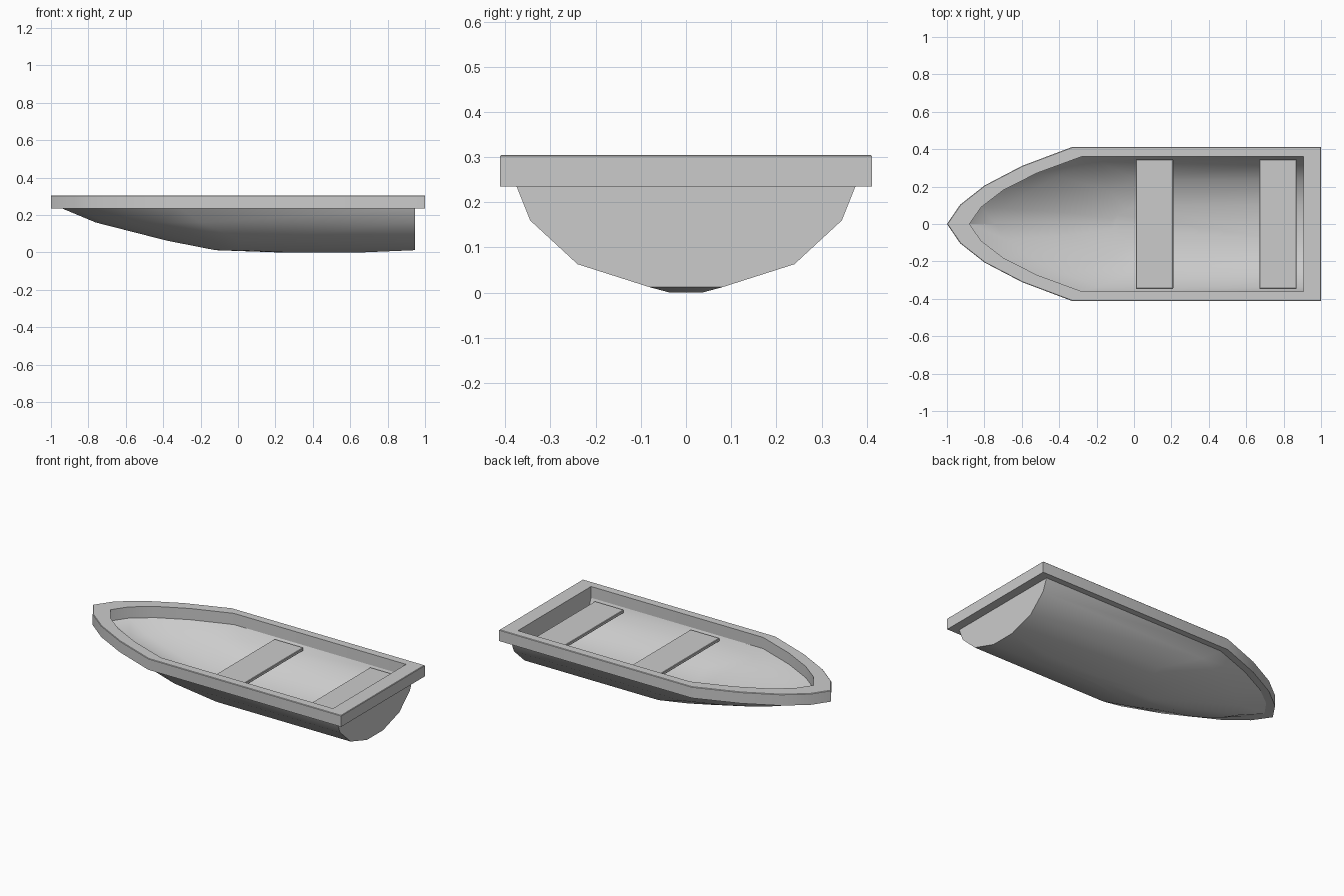
import bpy, bmesh, math

if "Cube" in bpy.data.objects:
    bpy.data.objects.remove(bpy.data.objects["Cube"])

# Half-outline of the bow as fractions of (bow length, half width)
BOW = [(0, 0), (0.105, 0.25), (0.3, 0.5), (0.6, 0.755), (1, 1)]


def outline(tip, shoulder, half, stern, z):
    """Pointed-bow, square-stern outline, counter-clockwise from the tip."""
    side = [(tip + fx * (shoulder - tip), fy * half) for fx, fy in BOW]
    side.append((stern, half))
    return [(x, -y, z) for x, y in side] + [(x, y, z) for x, y in reversed(side[1:])]


def finish(obj):
    bpy.ops.object.select_all(action='DESELECT')
    obj.select_set(True)
    bpy.context.view_layer.objects.active = obj
    bpy.ops.object.shade_smooth_by_angle(angle=math.radians(30))


def loft(name, levels, cap_start=False, cap_end=False):
    bm = bmesh.new()
    rings = [[bm.verts.new(p) for p in outline(*lv)] for lv in levels]
    n = len(rings[0])
    for a, b in zip(rings, rings[1:]):
        for i in range(n):
            j = (i + 1) % n
            bm.faces.new((a[i], a[j], b[j], b[i]))
    if cap_start:
        bm.faces.new(rings[0][::-1])
    if cap_end:
        bm.faces.new(rings[-1])
    mesh = bpy.data.meshes.new(name)
    bm.to_mesh(mesh)
    bm.free()
    obj = bpy.data.objects.new(name, mesh)
    bpy.context.collection.objects.link(obj)
    finish(obj)
    return obj


# Levels: bow tip x, shoulder x, half width, stern x, height
hull_top = (-0.94, -0.31, 0.375, 0.945, 0.235)
lining_top = (-0.88, -0.28, 0.36, 0.907, 0.235)

# Outer hull, keel upwards
loft("hull", [
    (0.22, 0.28, 0.035, 0.66, 0.0),
    (-0.12, 0.02, 0.08, 0.945, 0.012),
    (-0.38, 0.02, 0.24, 0.945, 0.063),
    (-0.76, -0.20, 0.345, 0.945, 0.16),
    hull_top], cap_start=True)

# Gunwale rim with slightly eased top edges
loft("gunwale", [
    hull_top,
    (-1.0, -0.33, 0.412, 1.0, 0.235),
    (-1.0, -0.33, 0.412, 1.0, 0.302),
    (-0.996, -0.328, 0.409, 0.997, 0.305),
    (-0.88, -0.28, 0.36, 0.907, 0.305),
    lining_top])

# Inside of the hull, down to the flat floor
loft("hull_lining", [
    lining_top,
    (-0.74, -0.19, 0.335, 0.907, 0.168),
    (-0.37, 0.03, 0.235, 0.907, 0.074),
    (-0.13, 0.02, 0.10, 0.907, 0.026)], cap_end=True)

# Bench seats
for name, x in (("middle_seat", 0.11), ("stern_seat", 0.77)):
    bpy.ops.mesh.primitive_cube_add(size=1, location=(x, 0, 0.219))
    seat = bpy.context.object
    seat.name = name
    seat.scale = (0.2, 0.69, 0.02)
    bpy.ops.object.transform_apply(location=False, rotation=False, scale=True)
    bevel = seat.modifiers.new("eased_edges", 'BEVEL')
    bevel.width = 0.003
    bevel.segments = 1
